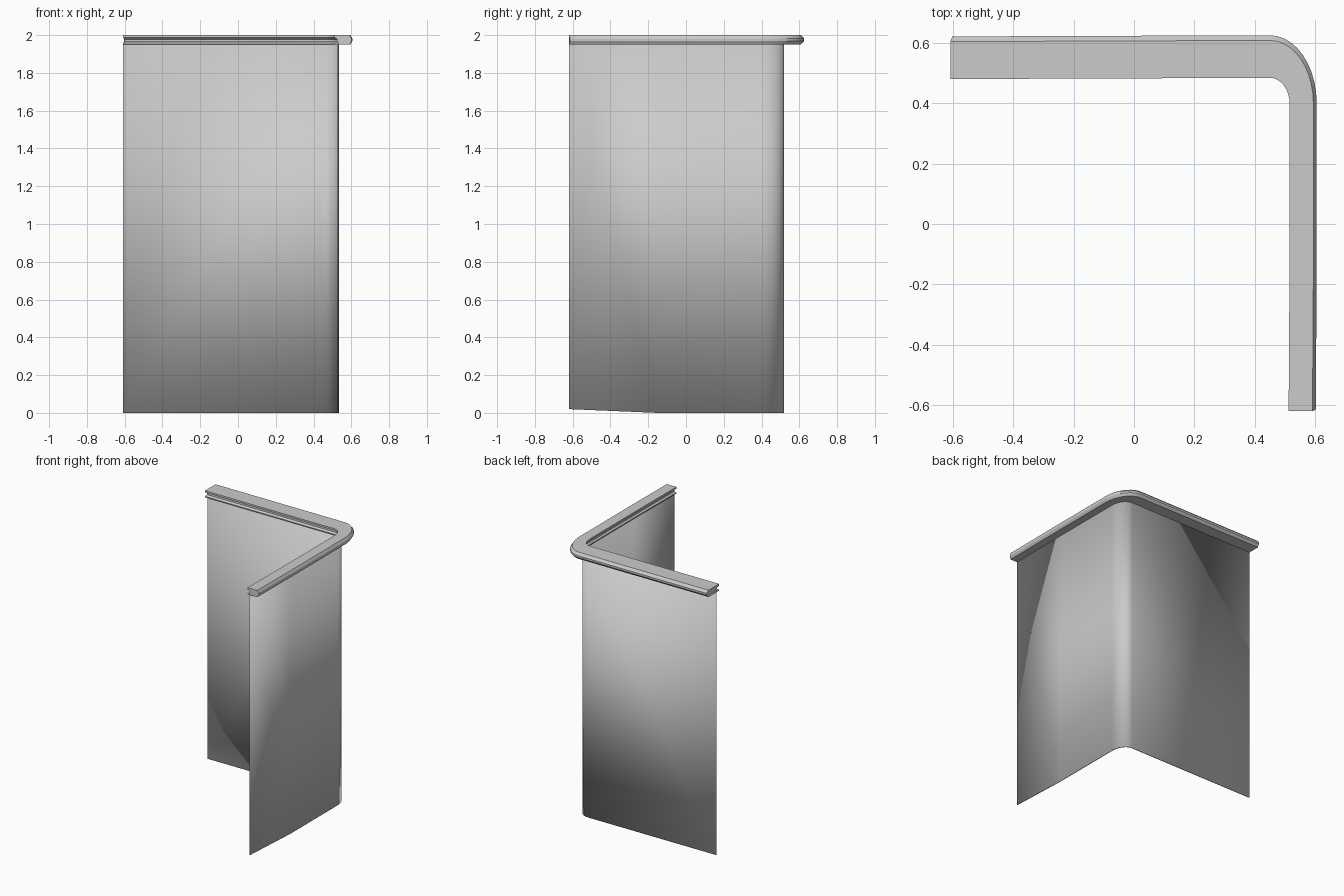
import bpy, bmesh
from math import sin, cos, pi

if "Cube" in bpy.data.objects:
    bpy.data.objects.remove(bpy.data.objects["Cube"])

LEFT, FRONT = -0.608, -0.62     # open ends of the two legs
CX, CY = 0.45, 0.40             # centre of the rounded corner


def rail(x, y, steps=10, dent=0.0):
    """L-shaped path: back leg at y, rounded corner, right leg at x."""
    arc = [(CX + (x - CX) * sin(a), CY + (y - CY) * cos(a))
           for a in (pi / 2 * i / steps for i in range(steps + 1))]
    return [(LEFT + dent, y - 0.004)] + arc + [(x, -0.15), (x - 0.003, FRONT + dent)]


def finish(name, bm, angle=0.5):
    bmesh.ops.recalc_face_normals(bm, faces=bm.faces)
    mesh = bpy.data.meshes.new(name)
    bm.to_mesh(mesh)
    bm.free()
    obj = bpy.data.objects.new(name, mesh)
    bpy.context.collection.objects.link(obj)
    bpy.ops.object.select_all(action='DESELECT')
    bpy.context.view_layer.objects.active = obj
    obj.select_set(True)
    bpy.ops.object.shade_smooth_by_angle(angle=angle)
    return obj


def loft(name, rails, closed):
    """Bridge neighbouring rails; cap both ends when the profile is closed."""
    bm = bmesh.new()
    rows = [[bm.verts.new(p) for p in r] for r in rails]
    pairs = list(zip(rows, rows[1:] + rows[:1])) if closed else list(zip(rows, rows[1:]))
    for a, b in pairs:
        for i in range(len(a) - 1):
            bm.faces.new((a[i], a[i + 1], b[i + 1], b[i]))
    if closed:
        for i in (0, -1):
            bm.faces.new([r[i] for r in rows])
    return finish(name, bm)


# Thin wall sheet, with the bottom rising slightly towards the front end
path = rail(0.533, 0.515)
bottom = [(x, y, 0.02 if y < -0.5 else 0.0) for x, y in path]
top = [(x, y, 1.96) for x, y in path]
wall = loft("wall_panel", [bottom, top], False)
thick = wall.modifiers.new("thickness", 'SOLIDIFY')
thick.thickness = 0.006
thick.offset = 0

# Top trim: grooved inner side, pointed outer side (x, y, z, end dent)
profile = [
    (0.515, 0.484, 2.000, 0.0), (0.515, 0.484, 1.987, 0.0),
    (0.528, 0.500, 1.978, 0.006), (0.528, 0.500, 1.966, 0.006),
    (0.517, 0.486, 1.957, 0.0), (0.517, 0.486, 1.950, 0.0),
    (0.594, 0.608, 1.950, 0.0), (0.605, 0.625, 1.968, 0.006),
    (0.605, 0.625, 1.982, 0.006), (0.594, 0.608, 2.000, 0.0),
]
loft("top_trim", [[(px, py, z) for px, py in rail(x, y, dent=d)]
                  for x, y, z, d in profile], True)
